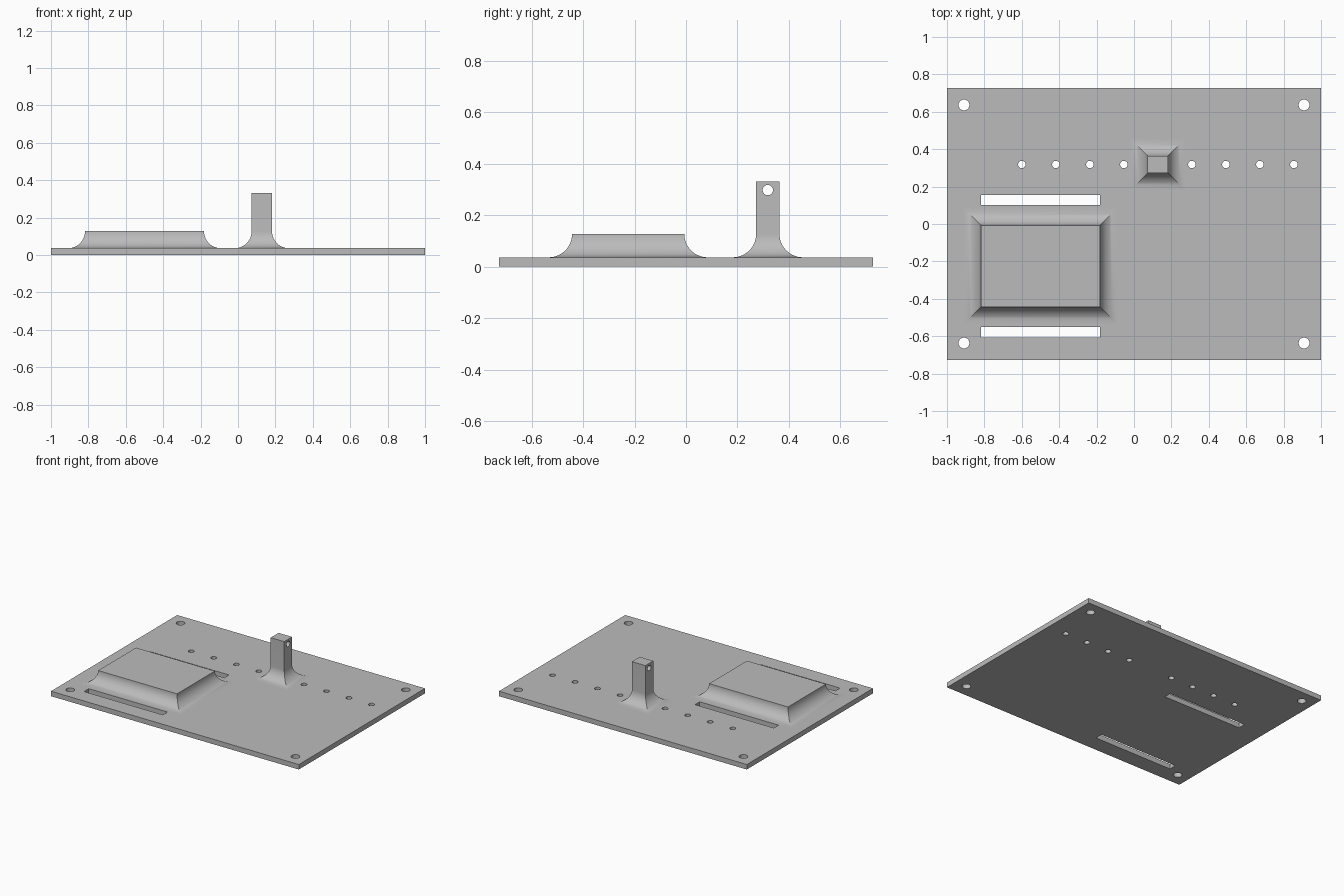
import bpy
import bmesh
from math import sin, cos, pi
from mathutils import Matrix, Vector

cube = bpy.data.objects.get("Cube")
if cube:
    bpy.data.objects.remove(cube, do_unlink=True)

GREY = (0.5, 0.5, 0.5, 1.0)
MM = 2 / 220            # plate is 220 x 160 x 4 units
PLATE_TOP = 4 * MM
FILLET = 10 * MM
ROW_Y = 35 * MM

mat = bpy.data.materials.new("plain grey")
mat.use_nodes = True
mat.diffuse_color = GREY
mat.node_tree.nodes["Principled BSDF"].inputs["Base Color"].default_value = GREY


def make_object(name, bm):
    bmesh.ops.recalc_face_normals(bm, faces=bm.faces)
    mesh = bpy.data.meshes.new(name)
    bm.to_mesh(mesh)
    bm.free()
    mesh.materials.append(mat)
    obj = bpy.data.objects.new(name, mesh)
    bpy.context.collection.objects.link(obj)
    return obj


def add_box(bm, centre, size):
    matrix = Matrix.Translation(centre) @ Matrix.Diagonal((*size, 1))
    bmesh.ops.create_cube(bm, size=1, matrix=matrix)


def add_cylinder(bm, centre, radius, depth, turn=Matrix()):
    bmesh.ops.create_cone(bm, cap_ends=True, segments=32, radius1=radius,
                          radius2=radius, depth=depth,
                          matrix=Matrix.Translation(centre) @ turn)


def activate(obj):
    bpy.ops.object.select_all(action="DESELECT")
    obj.select_set(True)
    bpy.context.view_layer.objects.active = obj


def cut(obj, cutter_bm):
    cutter = make_object("cutter", cutter_bm)
    cutter.hide_render = True
    mod = obj.modifiers.new("holes", "BOOLEAN")
    mod.operation = "DIFFERENCE"
    mod.solver = "EXACT"
    mod.object = cutter
    activate(obj)
    bpy.ops.object.modifier_apply(modifier=mod.name)
    bpy.data.objects.remove(cutter, do_unlink=True)


def smooth(obj):
    activate(obj)
    bpy.ops.object.shade_smooth_by_angle(angle=pi / 6)


def filleted_block(name, centre, half, top, steps=14):
    """Rectangular block flaring out to the plate in a mitred concave fillet."""
    profile = [(FILLET, PLATE_TOP - 0.01)]
    for i in range(steps + 1):
        a = pi / 2 * i / steps
        profile.append((FILLET * (1 - sin(a)), PLATE_TOP + FILLET * (1 - cos(a))))
    if top > profile[-1][1] + 0.001:
        profile.append((0, top))
    bm = bmesh.new()
    rings = []
    for out, z in profile:
        rings.append([bm.verts.new((centre[0] + sx * (half[0] + out),
                                    centre[1] + sy * (half[1] + out), z))
                      for sx, sy in ((-1, -1), (1, -1), (1, 1), (-1, 1))])
    for low, high in zip(rings, rings[1:]):
        for i in range(4):
            j = (i + 1) % 4
            bm.faces.new((low[i], low[j], high[j], high[i]))
    bm.faces.new(rings[0])
    bm.faces.new(rings[-1])
    return make_object(name, bm)


# Base plate
bm = bmesh.new()
add_box(bm, (0, 0, PLATE_TOP / 2), (2, 160 * MM, PLATE_TOP))
plate = make_object("base_plate", bm)

# Corner holes, row of small holes, and strap slots beside the raised pad
pad_centre = (-0.5, -0.225)
holes = bmesh.new()
for sx in (-1, 1):
    for sy in (-1, 1):
        add_cylinder(holes, (sx * 100 * MM, sy * 70 * MM, 0), 0.029, 0.2)
for i in range(9):
    if i != 4:           # the post stands here
        add_cylinder(holes, ((i * 20 - 66) * MM, ROW_Y, 0), 0.02, 0.2)
for side in (-1, 1):
    add_box(holes, (pad_centre[0], pad_centre[1] + side * 0.354, 0),
            (70 * MM, 6 * MM, 0.2))
cut(plate, holes)
smooth(plate)

# Raised rectangular pad
pad = filleted_block("raised_pad", pad_centre, (35 * MM, 24 * MM), PLATE_TOP + FILLET)
smooth(pad)

# Upright post with a cross hole near its top
post_x = 14 * MM
post = filleted_block("upright_post", (post_x, ROW_Y), (6 * MM, 5 * MM), 0.332)
eye = bmesh.new()
add_cylinder(eye, (post_x, ROW_Y, 0.298), 0.02, 0.4, Matrix.Rotation(pi / 2, 4, "Y"))
cut(post, eye)
smooth(post)
